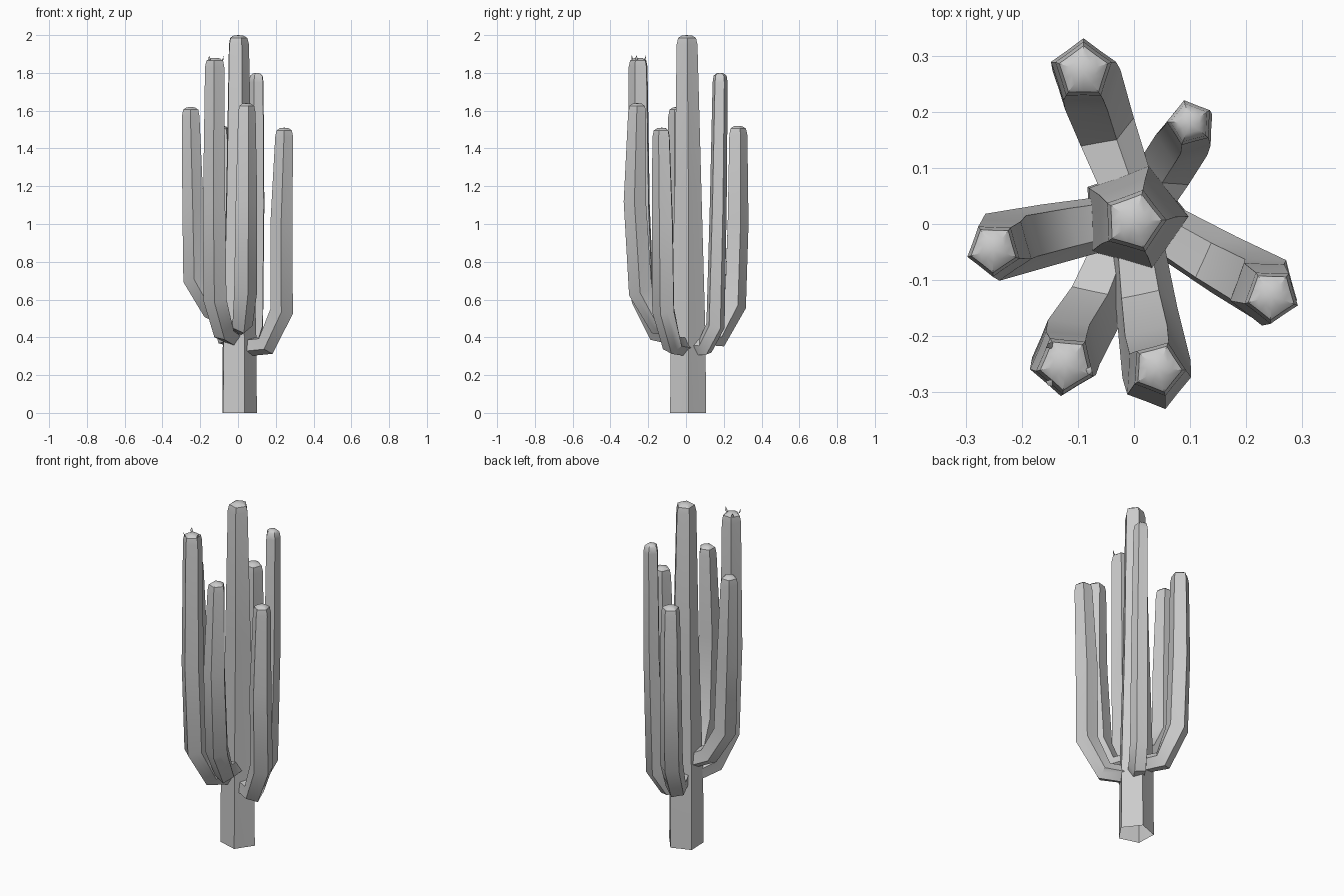
import bpy, bmesh, math
from mathutils import Vector

if "Cube" in bpy.data.objects:
    bpy.data.objects.remove(bpy.data.objects["Cube"])

RIB = 0.80   # valley radius relative to rib radius


def finish(name, bm, angle=40):
    bmesh.ops.recalc_face_normals(bm, faces=bm.faces)
    me = bpy.data.meshes.new(name)
    bm.to_mesh(me)
    bm.free()
    ob = bpy.data.objects.new(name, me)
    bpy.context.collection.objects.link(ob)
    bpy.ops.object.select_all(action='DESELECT')
    ob.select_set(True)
    bpy.context.view_layer.objects.active = ob
    bpy.ops.object.shade_smooth_by_angle(angle=math.radians(angle))
    return ob


def ribbed_stem(name, path, phase, cap=0.05):
    """Sweep a five-ribbed star along (x, y, z, radius) points, with a domed tip."""
    pts = [Vector(p[:3]) for p in path]
    radii = [p[3] for p in path]
    # domed tip: full ring, shoulder ring, pole
    tip, r = pts[-1].copy(), radii[-1]
    pts[-1] = tip - Vector((0, 0, cap))
    pts += [tip - Vector((0, 0, cap * 0.3)), tip - Vector((0, 0, 0.003))]
    radii += [r * 0.86, r * 0.5]
    n = len(pts)
    tangents = []
    for i in range(n):
        a = (pts[i] - pts[i - 1]).normalized() if i > 0 else Vector()
        b = (pts[i + 1] - pts[i]).normalized() if i < n - 1 else Vector()
        tangents.append((a + b).normalized())
    # carry the rib direction down from the tip without twisting
    bm = bmesh.new()
    rings = []
    prev = Vector((0, 0, 1))
    ax = Vector((math.cos(math.radians(phase)), math.sin(math.radians(phase)), 0))
    for i in reversed(range(n)):
        t = tangents[i]
        ax = prev.rotation_difference(t) @ ax
        prev = t
        ay = t.cross(ax)
        ring = []
        for k in range(10):
            a = math.pi * k / 5
            q = radii[i] * (RIB if k % 2 else 1)
            ring.append(bm.verts.new(pts[i] + ax * q * math.cos(a) + ay * q * math.sin(a)))
        rings.append(ring)
    for r0, r1 in zip(rings, rings[1:]):
        for k in range(10):
            m = (k + 1) % 10
            bm.faces.new((r0[k], r0[m], r1[m], r1[k]))
    pole = bm.verts.new(tip)
    for k in range(10):
        bm.faces.new((rings[0][k], rings[0][(k + 1) % 10], pole))
    return finish(name, bm)


# main trunk
ribbed_stem("trunk", [(0, .01, 0, .100), (0, .01, .40, .097), (0, .01, 1.2, .074),
                      (0, .005, 2.0, .058)], 2)

# six upturned arms
arms = {
    "arm_back": ([(-.01, .05, .41, .05), (-.055, .17, .40, .058), (-.085, .255, .57, .064),
                  (-.09, .27, 1.0, .061), (-.09, .272, 1.52, .053)], 90),
    "arm_back_right": ([(.03, .06, .35, .05), (.055, .10, .35, .052), (.09, .155, .46, .052),
                        (.10, .17, 1.1, .047), (.10, .18, 1.80, .042)], 33),
    "arm_right": ([(.05, -.01, .35, .05), (.15, -.07, .36, .058), (.232, -.115, .54, .064),
                   (.23, -.12, 1.0, .061), (.245, -.128, 1.51, .050)], 52),
    "arm_front": ([(.005, -.04, .46, .05), (.02, -.15, .47, .058), (.035, -.24, .64, .066),
                   (.04, -.27, 1.12, .062), (.043, -.258, 1.64, .050)], -75),
    "arm_front_left": ([(-.025, -.03, .40, .05), (-.075, -.15, .43, .058),
                        (-.12, -.225, .60, .064), (-.125, -.245, 1.1, .062),
                        (-.122, -.250, 1.88, .054)], -95),
    "arm_left": ([(-.04, .005, .50, .05), (-.14, -.015, .55, .058), (-.23, -.035, .71, .064),
                  (-.238, -.042, 1.1, .059), (-.25, -.045, 1.62, .049)], -92),
}
for name, (path, phase) in arms.items():
    ribbed_stem(name, path, phase)

# little buds around the front-left tip
for i, a in enumerate((-15, 130, 230)):
    d = Vector((math.cos(math.radians(a)), math.sin(math.radians(a)), 0))
    s = Vector((-d.y, d.x, 0))
    base = Vector((-.122, -.25, 1.865)) + d * .036
    bm = bmesh.new()
    mid = [bm.verts.new(base + d * .009 + s * .008 * u + Vector((0, 0, .008 + .006 * v)))
           for u, v in ((1, 0), (0, 1), (-1, 0), (0, -1))]
    for end in (base, base + d * .013 + Vector((0, 0, .028))):
        e = bm.verts.new(end)
        for k in range(4):
            bm.faces.new((mid[k], mid[(k + 1) % 4], e))
    finish("bud_%d" % (i + 1), bm)
